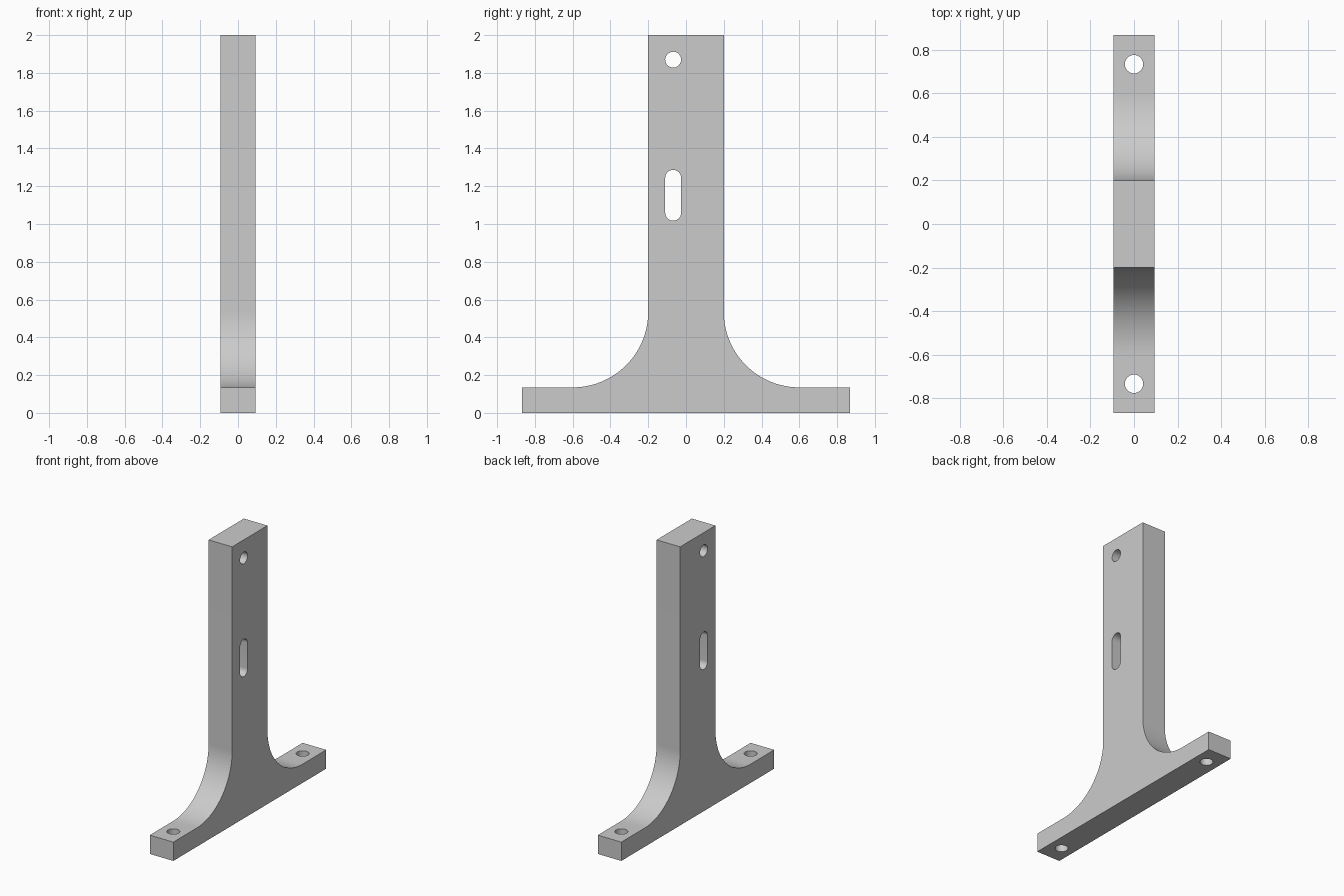
import bpy, bmesh
from math import pi, sin, cos, radians

old = bpy.data.objects.get("Cube")
if old:
    bpy.data.objects.remove(old, do_unlink=True)

THICK = 0.187      # plate thickness along x
HALF_BASE = 0.867  # half length of the foot
HALF_POST = 0.2    # half width of the upright
FOOT = 0.135       # foot height
FILLET = 0.4
HOLE = 0.042

grey = bpy.data.materials.new("plain_grey")
grey.use_nodes = True
COLOUR = (0.6, 0.6, 0.6, 1)
grey.diffuse_color = COLOUR
grey.node_tree.nodes["Principled BSDF"].inputs["Base Color"].default_value = COLOUR


def prism(name, outline, axis, depth):
    """Extrude an outline of (y, z) or (x, y) points, centred on the origin of the axis."""
    bm = bmesh.new()
    if axis == "x":
        points = [(-depth / 2, a, b) for a, b in outline]
        move = (depth, 0, 0)
    else:
        points = [(a, b, -depth / 2) for a, b in outline]
        move = (0, 0, depth)
    face = bm.faces.new([bm.verts.new(p) for p in points])
    grown = bmesh.ops.extrude_face_region(bm, geom=[face])
    verts = [v for v in grown["geom"] if isinstance(v, bmesh.types.BMVert)]
    bmesh.ops.translate(bm, verts=verts, vec=move)
    bmesh.ops.recalc_face_normals(bm, faces=bm.faces)
    mesh = bpy.data.meshes.new(name)
    bm.to_mesh(mesh)
    bm.free()
    obj = bpy.data.objects.new(name, mesh)
    bpy.context.collection.objects.link(obj)
    obj.data.materials.append(grey)
    return obj


def slot(u, v, stretch=0.0, steps=24):
    """Round hole outline, stretched along the second direction."""
    ends = [(0, stretch / 2), (pi, -stretch / 2)]
    return [(u + HOLE * cos(start + pi * i / steps), v + shift + HOLE * sin(start + pi * i / steps))
            for start, shift in ends for i in range(steps + (stretch > 0))]


# Upright and foot joined by concave fillets
half = [(HALF_BASE, 0), (HALF_BASE, FOOT)]
for i in range(33):
    a = radians(270 - 90 * i / 32)
    half.append((HALF_POST + FILLET + FILLET * cos(a), FOOT + FILLET + FILLET * sin(a)))
half.append((HALF_POST, 2))
bracket = prism("bracket", half + [(-y, z) for y, z in reversed(half)], "x", THICK)

# Holes through the upright and the foot
cutters = [
    prism("top_hole_cutter", slot(-0.068, 1.87), "x", 1),
    prism("slot_cutter", slot(-0.068, 1.152, 0.185), "x", 1),
    prism("front_foot_hole_cutter", slot(0, -0.733), "z", 1),
    prism("back_foot_hole_cutter", slot(0, 0.733), "z", 1),
]
bpy.context.view_layer.objects.active = bracket
for cutter in cutters:
    cut = bracket.modifiers.new(cutter.name, "BOOLEAN")
    cut.operation = "DIFFERENCE"
    cut.solver = "EXACT"
    cut.object = cutter
    bpy.ops.object.modifier_apply(modifier=cut.name)
    bpy.data.objects.remove(cutter, do_unlink=True)

bpy.ops.object.select_all(action="DESELECT")
bracket.select_set(True)
bpy.ops.object.shade_smooth_by_angle(angle=radians(30))
